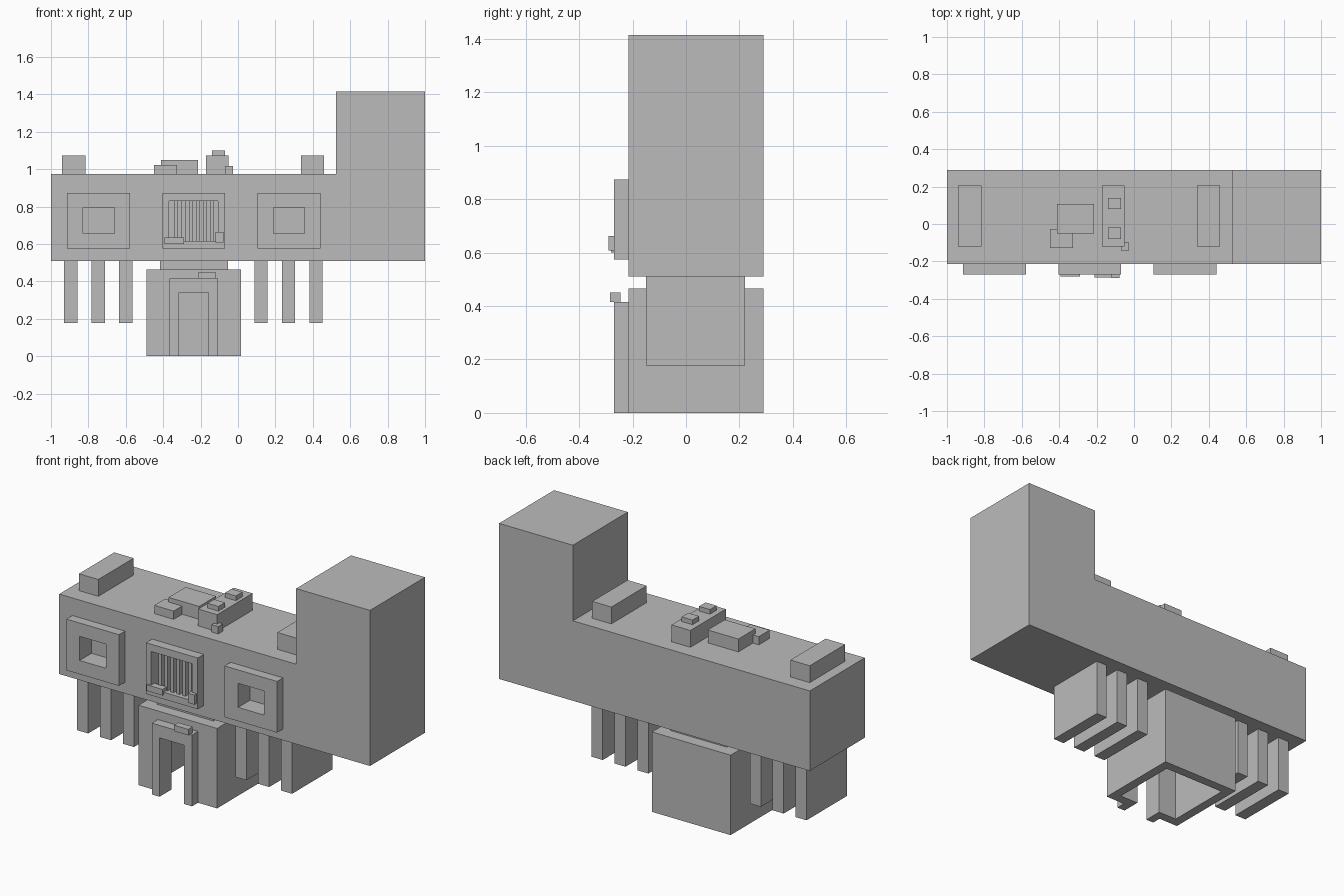
import bpy
import bmesh

cube = bpy.data.objects.get("Cube")
if cube:
    bpy.data.objects.remove(cube, do_unlink=True)

grey = bpy.data.materials.new("plain grey")
grey.use_nodes = True
grey.diffuse_color = (0.5, 0.5, 0.5, 1)
shader = next(n for n in grey.node_tree.nodes if n.type == 'BSDF_PRINCIPLED')
shader.inputs["Base Color"].default_value = (0.5, 0.5, 0.5, 1)


def make_object(name, bm):
    bmesh.ops.recalc_face_normals(bm, faces=bm.faces)
    mesh = bpy.data.meshes.new(name)
    bm.to_mesh(mesh)
    bm.free()
    mesh.materials.append(grey)
    obj = bpy.data.objects.new(name, mesh)
    bpy.context.collection.objects.link(obj)
    return obj


def extrude(name, profile, y0, y1):
    """Extrude an x-z outline from y0 to y1."""
    bm = bmesh.new()
    face = bm.faces.new([bm.verts.new((x, y0, z)) for x, z in profile])
    result = bmesh.ops.extrude_face_region(bm, geom=[face])
    moved = [g for g in result["geom"] if isinstance(g, bmesh.types.BMVert)]
    bmesh.ops.translate(bm, verts=moved, vec=(0, y1 - y0, 0))
    return make_object(name, bm)


def box(name, x0, x1, y0, y1, z0, z1):
    return extrude(name, [(x0, z0), (x1, z0), (x1, z1), (x0, z1)], y0, y1)


def cut(target, *bounds):
    cutter = box(target.name + "_cutter", *bounds)
    cutter.hide_render = True
    cutter.hide_viewport = True
    cutter.display_type = 'WIRE'
    mod = target.modifiers.new("opening", 'BOOLEAN')
    mod.operation = 'DIFFERENCE'
    mod.solver = 'EXACT'
    mod.object = cutter


FRONT, BACK, FRAME, RECESS = -0.215, 0.29, -0.27, -0.16
FLOOR, ROOF = 0.51, 0.975

# Long upper storey with the tower at its left end
body = extrude("upper_storey_and_tower",
               [(-1, FLOOR), (1, FLOOR), (1, 1.415), (0.525, 1.415),
                (0.525, ROOF), (-1, ROOF)], FRONT, BACK)

# Framed windows recessed into the front wall
windows = [("right", -0.915, -0.577, (-0.83, -0.66, 0.655, 0.795)),
           ("middle", -0.403, -0.07, (-0.37, -0.107, 0.615, 0.83)),
           ("left", 0.103, 0.44, (0.19, 0.355, 0.655, 0.795))]
for side, x0, x1, (hx0, hx1, hz0, hz1) in windows:
    frame = box(side + "_window_frame", x0, x1, FRAME, FRONT, 0.575, 0.873)
    cut(frame, hx0, hx1, -0.4, 0, hz0, hz1)
    cut(body, hx0, hx1, -0.4, RECESS, hz0, hz1)

# Bars and small blocks of the middle window
for i in range(6):
    x = -0.34 + i * 0.0385
    box("window_bar", x, x + 0.02, -0.245, -0.2, 0.615, 0.83)
box("window_ledge_block", -0.392, -0.29, -0.28, -0.24, 0.6, 0.635)
box("window_corner_block", -0.12, -0.077, -0.29, -0.25, 0.607, 0.663)

# Hollow entrance block, open underneath, with a doorway
entrance = box("entrance_block", -0.49, 0.016, FRONT, BACK, 0, 0.465)
cut(entrance, -0.435, -0.039, RECESS, 0.235, -0.1, 0.41)
cut(entrance, -0.316, -0.158, -0.4, -0.1, -0.1, 0.342)
extrude("door_frame",
        [(-0.365, 0), (-0.316, 0), (-0.316, 0.342), (-0.158, 0.342),
         (-0.158, 0), (-0.107, 0), (-0.107, 0.415), (-0.365, 0.415)],
        FRAME, FRONT)
box("door_top_block", -0.212, -0.12, -0.285, -0.245, 0.415, 0.45)
box("entrance_neck", -0.417, -0.053, -0.15, 0.22, 0.465, FLOOR)

# Two groups of three slab supports
for start in (-0.93, 0.088):
    for i in range(3):
        x = start + i * 0.147
        box("support_slab", x, x + 0.071, -0.15, 0.22, 0.177, FLOOR)

# Roof blocks
for name, x0, x1 in (("right_roof_block", -0.94, -0.815),
                     ("left_roof_block", 0.337, 0.46),
                     ("middle_roof_block", -0.172, -0.05)):
    box(name, x0, x1, -0.12, 0.205, ROOF, 1.073)
for y in (-0.08, 0.08):
    box("roof_block_cap", -0.14, -0.07, y, y + 0.06, 1.073, 1.1)
box("wide_roof_box", -0.412, -0.215, -0.05, 0.107, ROOF, 1.05)
box("low_roof_box", -0.45, -0.325, -0.127, -0.027, ROOF, 1.023)
box("small_roof_box", -0.07, -0.028, -0.142, -0.1, ROOF, 1.018)
